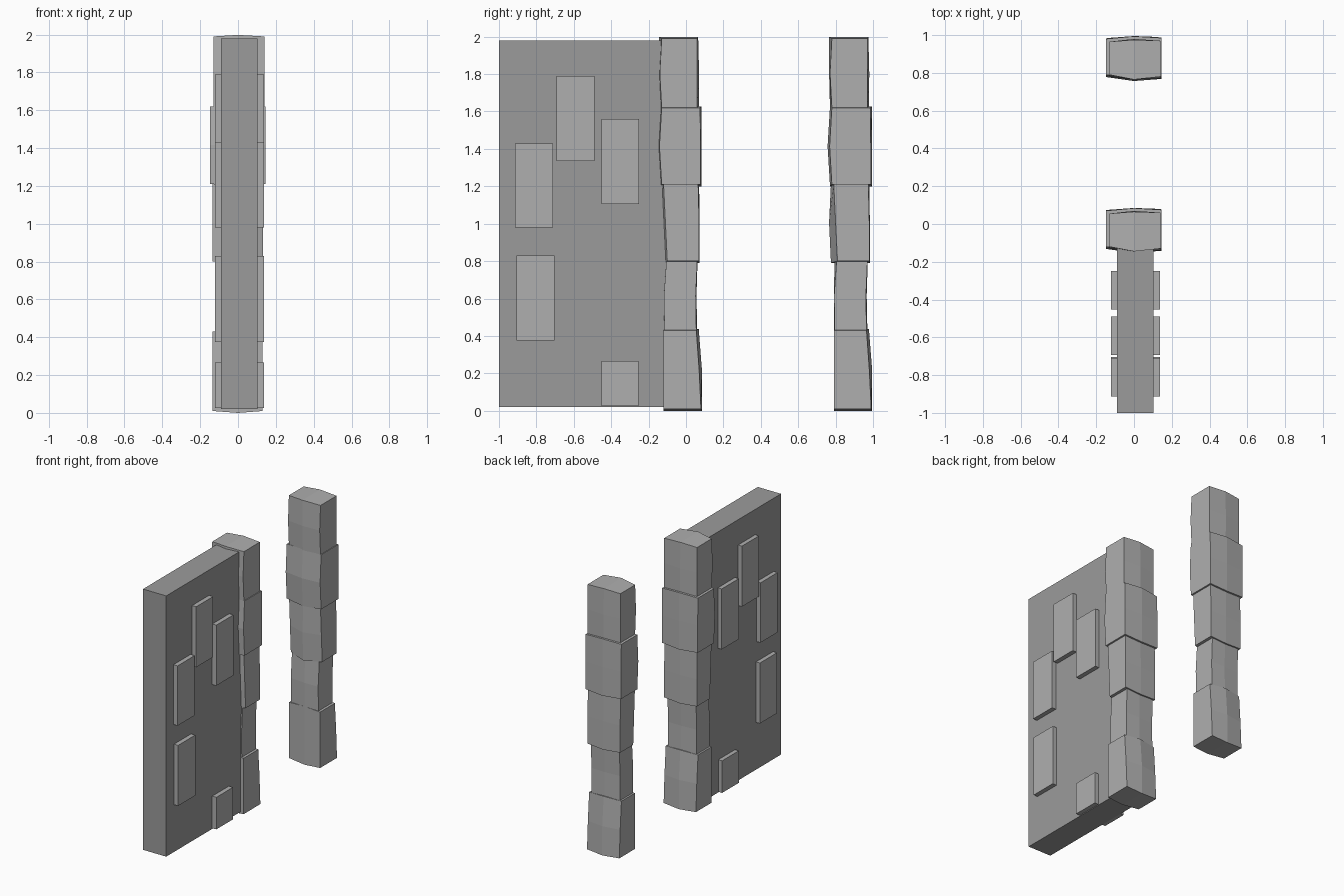
import bpy, bmesh

if "Cube" in bpy.data.objects:
    bpy.data.objects.remove(bpy.data.objects["Cube"])


def grey(name, value):
    mat = bpy.data.materials.new(name)
    mat.diffuse_color = (value, value, value, 1)
    mat.use_nodes = True
    mat.node_tree.nodes["Principled BSDF"].inputs["Base Color"].default_value = mat.diffuse_color
    return mat


WALL_GREY = grey("dark_plaster", 0.33)
STONE_GREY = grey("stone", 0.43)


def make_object(name, bm, mat):
    bmesh.ops.recalc_face_normals(bm, faces=bm.faces[:])
    mesh = bpy.data.meshes.new(name)
    bm.to_mesh(mesh)
    bm.free()
    mesh.materials.append(mat)
    obj = bpy.data.objects.new(name, mesh)
    bpy.context.collection.objects.link(obj)
    return obj


def box(name, mat, x0, x1, y0, y1, z0, z1):
    bm = bmesh.new()
    bmesh.ops.create_cube(bm, size=1)
    for v in bm.verts:
        v.co.x = x0 if v.co.x < 0 else x1
        v.co.y = y0 if v.co.y < 0 else y1
        v.co.z = z0 if v.co.z < 0 else z1
    return make_object(name, bm, mat)


def stone(name, y, z0, z1, x0, x1, rows, ridge_lift):
    # Rough stone: three six-sided rings; each row = front, front ridge, back, back ridge
    bm = bmesh.new()
    rings = []
    for i, (f, fr, b, br) in enumerate(rows):
        z = z0 + (z1 - z0) * i / 2
        zr = z + ridge_lift[i]
        pts = [(x0, f + 0.01, z), (0, fr, zr), (x1, f, z),
               (x1, b, z), (0, br, zr), (x0, b - 0.005, z)]
        rings.append([bm.verts.new((px, py + y, pz)) for px, py, pz in pts])
    for lo, hi in zip(rings, rings[1:]):
        for k in range(6):
            n = (k + 1) % 6
            bm.faces.new((lo[k], lo[n], hi[n], hi[k]))
    # Caps fold along the middle ridge
    for r in (rings[0], rings[-1]):
        bm.faces.new((r[0], r[1], r[4], r[5]))
        bm.faces.new((r[1], r[2], r[3], r[4]))
    return make_object(name, bm, STONE_GREY)


# Stacked stones: z0, z1, x0, x1, rows bottom to top
STONES = [
    (0.01, 0.43, -0.135, 0.13,
     [(-0.12, -0.12, 0.08, 0.085), (-0.12, -0.12, 0.07, 0.085), (-0.12, -0.12, 0.055, 0.068)]),
    (0.43, 0.80, -0.122, 0.112,
     [(-0.115, -0.12, 0.055, 0.06), (-0.118, -0.12, 0.052, 0.056), (-0.105, -0.115, 0.06, 0.062)]),
    (0.80, 1.21, -0.135, 0.133,
     [(-0.10, -0.135, 0.07, 0.073), (-0.11, -0.145, 0.07, 0.073), (-0.12, -0.135, 0.065, 0.07)]),
    (1.21, 1.62, -0.148, 0.145,
     [(-0.13, -0.14, 0.078, 0.084), (-0.142, -0.153, 0.078, 0.084), (-0.13, -0.14, 0.075, 0.084)]),
    (1.62, 1.99, -0.13, 0.14,
     [(-0.13, -0.14, 0.06, 0.068), (-0.14, -0.145, 0.06, 0.07), (-0.13, -0.145, 0.06, 0.065)]),
]

# Two matching posts
for label, y in (("attached", 0.0), ("free", 0.91)):
    for i, (z0, z1, x0, x1, rows) in enumerate(STONES):
        lift = (-0.01, 0, 0.008)
        stone(f"{label}_post_stone_{i + 1}", y, z0, z1, x0, x1, rows, lift)

# Wall slab
box("wall", WALL_GREY, -0.09, 0.103, -1.0, 0.0, 0.02, 1.98)

# Bricks passing through the wall: y0, y1, z0, z1
BRICKS = [(-0.693, -0.49, 1.335, 1.79), (-0.453, -0.25, 1.105, 1.56),
          (-0.913, -0.71, 0.98, 1.43), (-0.907, -0.703, 0.375, 0.83),
          (-0.453, -0.255, 0.025, 0.266)]
for i, (y0, y1, z0, z1) in enumerate(BRICKS):
    box(f"wall_brick_{i + 1}", STONE_GREY, -0.122, 0.137, y0, y1, z0, z1)
